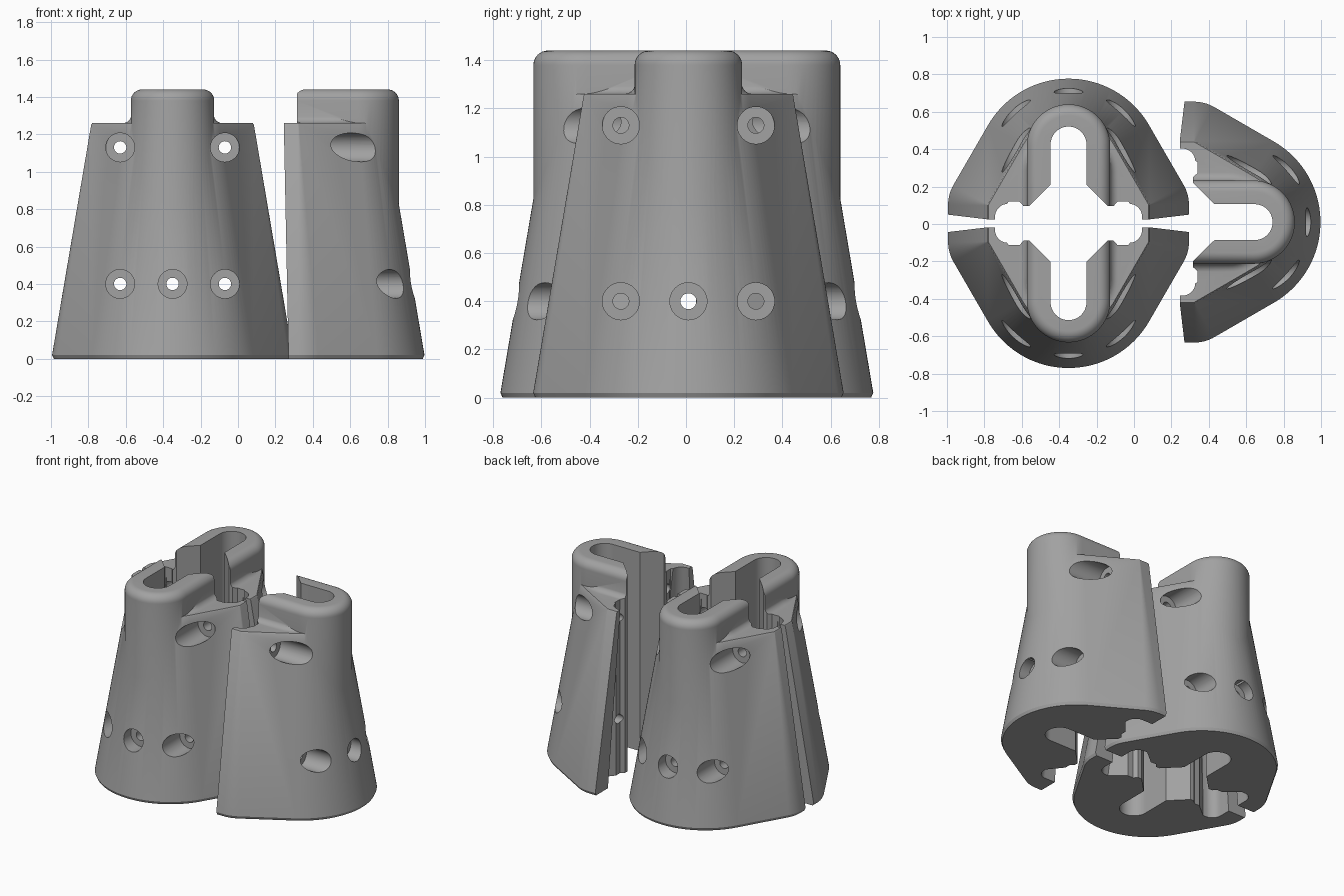
import bpy, bmesh, math
from mathutils import Matrix

cube = bpy.data.objects.get("Cube")
if cube:
    bpy.data.objects.remove(cube)

grey = bpy.data.materials.new("grey plastic")
grey.use_nodes = True
colour = (0.36, 0.36, 0.36, 1)
grey.diffuse_color = colour
grey.node_tree.nodes["Principled BSDF"].inputs["Base Color"].default_value = colour


def make(name, bm):
    bmesh.ops.recalc_face_normals(bm, faces=bm.faces)
    mesh = bpy.data.meshes.new(name)
    bm.to_mesh(mesh)
    bm.free()
    mesh.materials.append(grey)
    ob = bpy.data.objects.new(name, mesh)
    bpy.context.scene.collection.objects.link(ob)
    return ob


def loft(name, sections):
    """Solid through a list of (height, outline); outlines are (side, outward)."""
    bm = bmesh.new()
    rings = [[bm.verts.new((u, -v, z)) for u, v in pts] for z, pts in sections]
    for a, b in zip(rings, rings[1:]):
        for i in range(len(a)):
            j = (i + 1) % len(a)
            bm.faces.new((a[i], a[j], b[j], b[i]))
    bm.faces.new(rings[0])
    bm.faces.new(rings[-1])
    return make(name, bm)


def arc(cu, cv, r, a0, a1, n):
    steps = [math.radians(a0 + (a1 - a0) * i / n) for i in range(n + 1)]
    return [(cu + r * math.cos(a), cv + r * math.sin(a)) for a in steps]


def mirrored(half):
    return half + [(-u, v) for u, v in reversed(half) if u > 1e-6]


def shell_outline(inset, cut):
    """Rounded triangular outline, cut flat on the inner side."""
    corner = arc(0.427, 0.096, 0.22 - inset, 0, 30, 8)
    nose = arc(0, 0.275, 0.5 - inset, 30, 90, 20)
    return mirrored([(corner[0][0], cut)] + corner + nose)


def stadium(half, centre, start=0.0):
    return mirrored([(half, start)] + arc(0, centre, half, 0, 90, 16))


def cylinder(u, z, r, v0, v1):
    bm = bmesh.new()
    place = Matrix.Translation((u, -(v0 + v1) / 2, z)) @ Matrix.Rotation(math.pi / 2, 4, "X")
    bmesh.ops.create_cone(bm, cap_ends=True, segments=40, radius1=r, radius2=r,
                          depth=v1 - v0, matrix=place)
    return make("hole_cutter", bm)


# Tapered outer shell with a small chamfer at the foot
TAPER = 0.17
TOP = 1.26
shell = loft("shell", [(0, shell_outline(0.012, 0.045)),
                       (0.02, shell_outline(0.003, 0.045)),
                       (TOP - 0.008, shell_outline(TAPER * TOP - 0.002, 0.02)),
                       (TOP, shell_outline(TAPER * TOP + 0.004, 0.02))])

# Upright socket with a rounded rim
RIM = 0.06
rim = [(1.44 - RIM + RIM * math.sin(a), stadium(0.223 - RIM * (1 - math.cos(a)), 0.412))
       for a in [math.pi / 2 * i / 8 for i in range(9)]]
socket = loft("socket", [(0.3, stadium(0.223, 0.412))] + rim)

# Fillet where the socket leaves the shoulder
FIL = 0.045
fillet = loft("fillet", [(1.2, stadium(0.223 + FIL - 0.002, 0.28))] + [
    (TOP + FIL * (1 - math.cos(a)), stadium(0.221 + FIL * (1 - math.sin(a)), 0.28))
    for a in [math.pi / 2 * i / 6 for i in range(7)]])

# Slot with flared mouth, bolt grooves and open inner side
half = [(0.38, -0.2), (0.38, 0.04), (0.353, 0.067), (0.32, 0.115), (0.262, 0.115),
        (0.24, 0.09), (0.21, 0.09), (0.096, 0.205)] + arc(0, 0.42, 0.096, 0, 90, 14)
slot = mirrored(half)
cutters = [loft("slot_cutter", [(-0.2, slot), (1.7, slot)])]


# Side hollows that widen toward the foot
def hollow(side, reach, depth):
    pts = [(0.3, -0.2), (0.3, 0.11), (reach - 0.09, depth)]
    pts += arc(reach - 0.07, depth - 0.07, 0.07, 80, 0, 8) + [(reach, -0.2)]
    return [(side * u, v) for u, v in pts]


for side in (-1, 1):
    cutters.append(loft("hollow_cutter", [(-0.02, hollow(side, 0.5, 0.2)),
                                          (1.3, hollow(side, 0.39, 0.1))]))

# Counterbored bolt holes: side, height, floor of the counterbore
for u, z, floor in ((-0.28, 1.13, 0.25), (0.28, 1.13, 0.25), (-0.28, 0.4, 0.46),
                    (0.28, 0.4, 0.46), (0, 0.4, 0.62)):
    cutters.append(cylinder(u, z, 0.033, -0.1, floor + 0.05))
    cutters.append(cylinder(u, z, 0.077, floor, 1))

# Join the solids and cut the openings
parts = [(socket, "UNION"), (fillet, "UNION")] + [(c, "DIFFERENCE") for c in cutters]
for ob, operation in parts:
    mod = shell.modifiers.new(operation.lower(), "BOOLEAN")
    mod.operation = operation
    mod.solver = "EXACT"
    mod.object = ob
depsgraph = bpy.context.evaluated_depsgraph_get()
mesh = bpy.data.meshes.new_from_object(shell.evaluated_get(depsgraph))
mesh.name = "leg_shell"
mesh.materials.clear()
mesh.materials.append(grey)
for ob in [shell] + [p[0] for p in parts]:
    bpy.data.objects.remove(ob)

# Three copies: two facing each other and one beside them
for name, x, y, turn in (("front_shell", -0.35, 0.002, 0), ("back_shell", -0.35, 0.005, 180),
                         ("left_shell", 0.225, 0.01, 90)):
    ob = bpy.data.objects.new(name, mesh)
    ob.location = (x, y, 0)
    ob.rotation_euler.z = math.radians(turn)
    bpy.context.scene.collection.objects.link(ob)
    ob.select_set(True)
    bpy.context.view_layer.objects.active = ob
bpy.ops.object.shade_smooth_by_angle(angle=math.radians(30))
